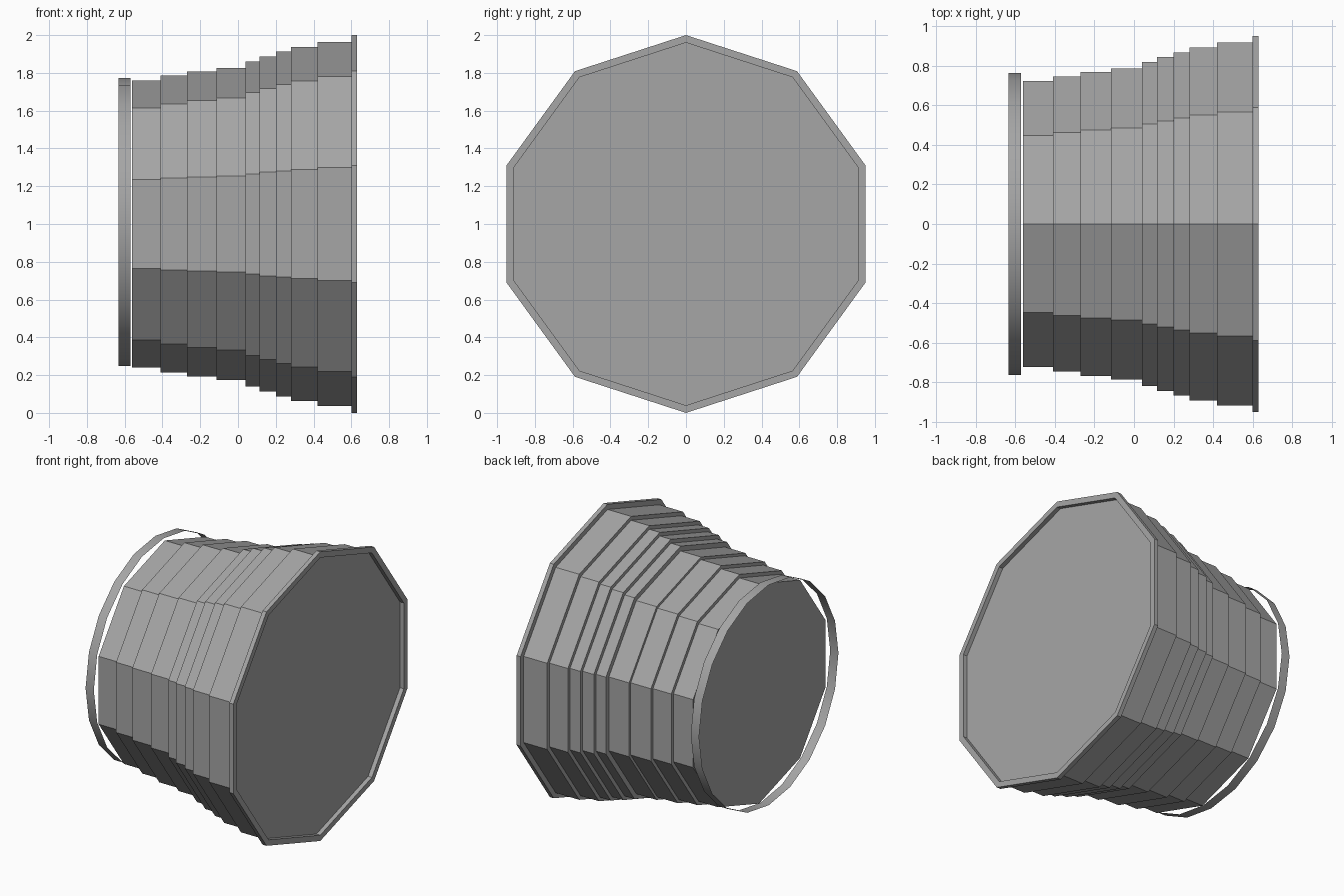
import bpy
import bmesh
from math import sin, cos, pi

cube = bpy.data.objects.get("Cube")
if cube:
    bpy.data.objects.remove(cube, do_unlink=True)

grey = bpy.data.materials.new("plain_grey")
grey.use_nodes = True
colour = (0.38, 0.38, 0.38, 1)
grey.diffuse_color = colour
grey.node_tree.nodes["Principled BSDF"].inputs["Base Color"].default_value = colour


def lathe(name, profile, sides, centre_z, caps):
    """Sweep (x, radius) points around the x axis, with a corner at the top."""
    bm = bmesh.new()
    loops = []
    for x, r in profile:
        angles = [2 * pi * i / sides for i in range(sides)]
        loops.append([bm.verts.new((x, r * sin(a), centre_z + r * cos(a))) for a in angles])
    for a, b in zip(loops, loops[1:]):
        for i in range(sides):
            j = (i + 1) % sides
            bm.faces.new((a[i], a[j], b[j], b[i]))
    if caps:
        bm.faces.new(loops[0])
        bm.faces.new(loops[-1])
    bmesh.ops.recalc_face_normals(bm, faces=bm.faces)
    mesh = bpy.data.meshes.new(name)
    bm.to_mesh(mesh)
    bm.free()
    mesh.materials.append(grey)
    obj = bpy.data.objects.new(name, mesh)
    bpy.context.collection.objects.link(obj)
    return obj


# Stepped ten-sided body: start of each step along x, and its radius
steps = [(-0.56, 0.76), (-0.41, 0.785), (-0.27, 0.808), (-0.115, 0.826),
         (0.04, 0.86), (0.115, 0.887), (0.2, 0.912), (0.28, 0.937),
         (0.42, 0.964), (0.6, 1.0)]
front_x = 0.63
profile = []
for (x, r), (x_end, _) in zip(steps, steps[1:] + [(front_x, 0)]):
    profile += [(x, r), (x_end, r)]
# Raised rim around the recessed wide end
profile += [(front_x, 0.96), (0.6, 0.96)]
lathe("stepped_body", profile, 10, 1.0, True)

# Thin round band standing just off the narrow end
band = lathe("end_band", [(-0.633, 0.762), (-0.57, 0.762)], 20, 1.01, False)
for face in band.data.polygons:
    face.use_smooth = True
